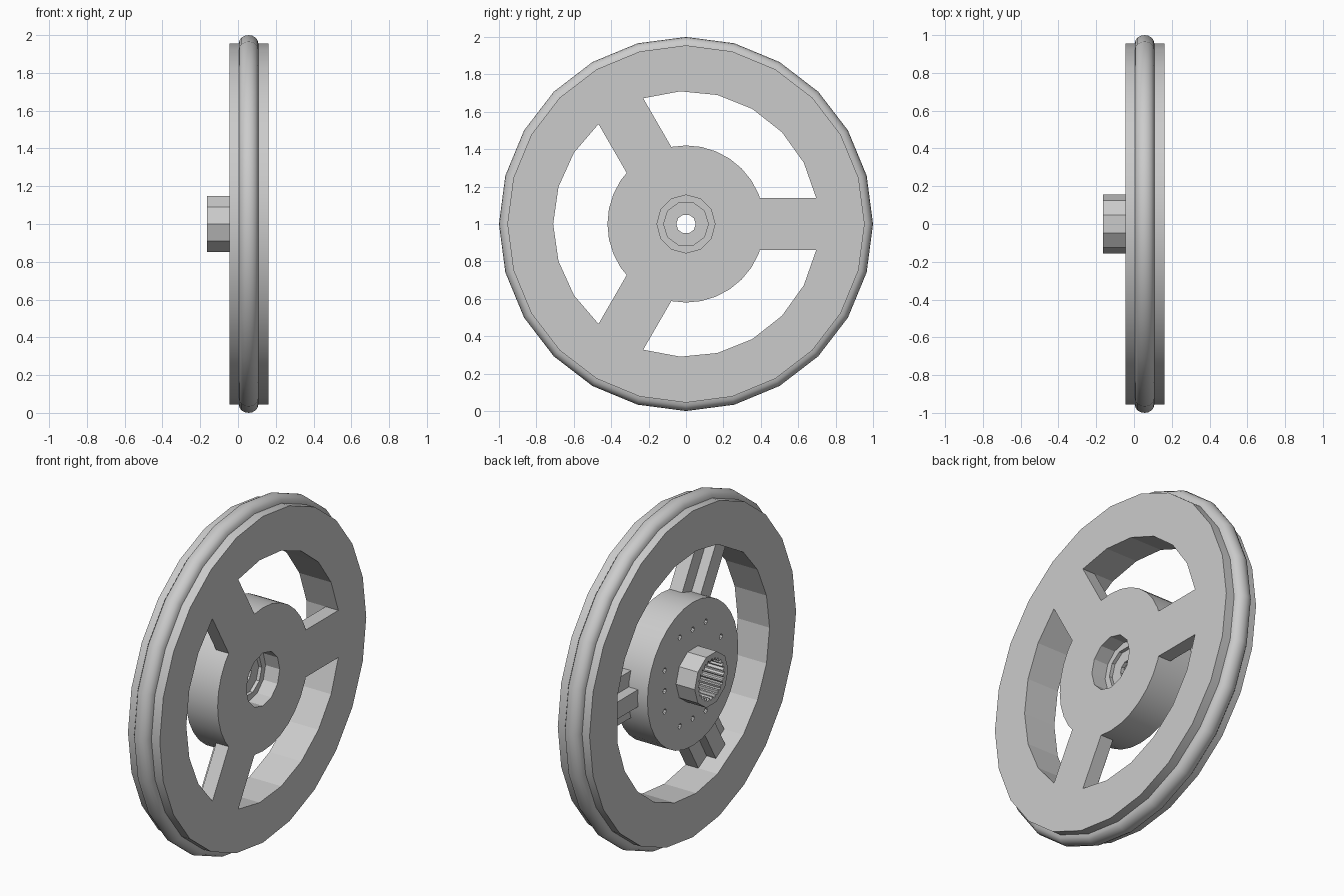
import bpy, bmesh
from math import sin, cos, pi, radians, sqrt
from mathutils import Matrix, Vector

if "Cube" in bpy.data.objects:
    bpy.data.objects.remove(bpy.data.objects["Cube"])

grey = bpy.data.materials.new("plain_grey")
grey.use_nodes = True
GREY = (0.6, 0.6, 0.6, 1)
grey.diffuse_color = GREY
grey.node_tree.nodes["Principled BSDF"].inputs["Base Color"].default_value = GREY

FRONT, BACK, BOSS_END = 0.162, -0.044, -0.165   # faces along the axle
RIM_IN, HUB_R, SPOKE_HALF = 0.71, 0.42, 0.138


def finish(name, bm, smooth=True):
    bmesh.ops.recalc_face_normals(bm, faces=bm.faces)
    mesh = bpy.data.meshes.new(name)
    bm.to_mesh(mesh)
    bm.free()
    mesh.materials.append(grey)
    ob = bpy.data.objects.new(name, mesh)
    bpy.context.collection.objects.link(ob)
    ob.location.z = 1
    if smooth:
        bpy.context.view_layer.objects.active = ob
        ob.select_set(True)
        bpy.ops.object.shade_smooth_by_angle(angle=radians(31))
        ob.select_set(False)
    return ob


def loft(name, rings, smooth=True):
    """Solid through rings of (x, outline) sharing one point count."""
    bm = bmesh.new()
    loops = [[bm.verts.new((x, y, z)) for y, z in pts] for x, pts in rings]
    for a, b in zip(loops, loops[1:]):
        for i in range(len(a)):
            j = (i + 1) % len(a)
            bm.faces.new((a[i], a[j], b[j], b[i]))
    bm.faces.new(loops[0])
    bm.faces.new(loops[-1])
    return finish(name, bm, smooth)


def circle(r, n, cy=0, cz=0):
    return [(cy + r * cos(2 * pi * i / n), cz + r * sin(2 * pi * i / n)) for i in range(n)]


def prism(name, x0, x1, pts, smooth=True):
    return loft(name, [(x0, pts), (x1, pts)], smooth)


def cut(target, cutter):
    mod = target.modifiers.new("cut", "BOOLEAN")
    mod.operation = "DIFFERENCE"
    mod.solver = "EXACT"
    mod.object = cutter
    cutter.hide_render = True
    cutter.hide_set(True)


def bake(target):
    """Apply the cuts and drop the cutters."""
    graph = bpy.context.evaluated_depsgraph_get()
    mesh = bpy.data.meshes.new_from_object(target.evaluated_get(graph))
    cutters = [m.object for m in target.modifiers if m.type == "BOOLEAN"]
    target.modifiers.clear()
    target.data = mesh
    return cutters


# Rim with a rounded bead around its outside
bead = [(0.056 - 0.052 * cos(pi * i / 8), 0.955 + 0.045 * sin(pi * i / 8)) for i in range(9)]
profile = [(BACK, 0.955), (0.004, 0.955)] + bead[1:-1] + [(0.108, 0.955), (FRONT, 0.955)]
rim = loft("rim", [(x, circle(r, 24)) for x, r in profile])
edge = radians(11.2)
step = (2 * pi / 3 - 2 * edge) / 6
angles = [2 * pi * k / 3 + edge + i * step for k in range(3) for i in range(7)]
opening = prism("rim_opening_cutter", -0.3, 0.3,
                [(RIM_IN * cos(a), RIM_IN * sin(a)) for a in angles], False)
cut(rim, opening)

# Hub disc and boss
hub = prism("hub", BACK, FRONT, circle(HUB_R, 32))
boss = prism("boss", BOSS_END, BACK, circle(0.155, 10), False)

# Splined socket, stepped front bore and the small hole joining them
spline = []
for i in range(24):
    for k, r in enumerate((0.12, 0.12, 0.106, 0.106)):
        a = 2 * pi * (i + k / 4) / 24
        spline.append((r * cos(a), r * sin(a)))
socket = prism("spline_cutter", -0.3, 0.03, spline, False)
cut(hub, socket)
cut(boss, socket)
cut(hub, prism("front_bore_cutter", 0.07, 0.3, circle(0.155, 12), False))
cut(hub, prism("inner_bore_cutter", 0.05, 0.3, circle(0.12, 10), False))
cut(hub, prism("pin_hole_cutter", -0.2, 0.3, circle(0.052, 10), False))

# Small holes in a square pattern on the back of the hub
for side in range(4):
    for off in (-0.12, 0, 0.12):
        p = Matrix.Rotation(side * pi / 2, 2) @ Vector((0.26, off))
        cut(hub, prism("bolt_hole_cutter", BACK - 0.1, BACK + 0.06, circle(0.015, 8, *p), False))

# Bake the cuts into the parts
used = set()
for part in (rim, hub, boss):
    used.update(bake(part))
for ob in used:
    bpy.data.objects.remove(ob)

# Three T-section spokes: wide front plate with a narrow rib behind
start, end = sqrt(HUB_R ** 2 - SPOKE_HALF ** 2) - 0.01, RIM_IN * cos(edge)
for n in range(3):
    turn = Matrix.Rotation(2 * pi * n / 3, 2)
    for label, x0, x1, half in (("plate", 0.08, FRONT, SPOKE_HALF), ("rib", 0.02, 0.08, 0.05)):
        box = [(start, -half), (end, -half), (end, half), (start, half)]
        prism(f"spoke_{label}_{n + 1}", x0, x1, [turn @ Vector(p) for p in box], False)
